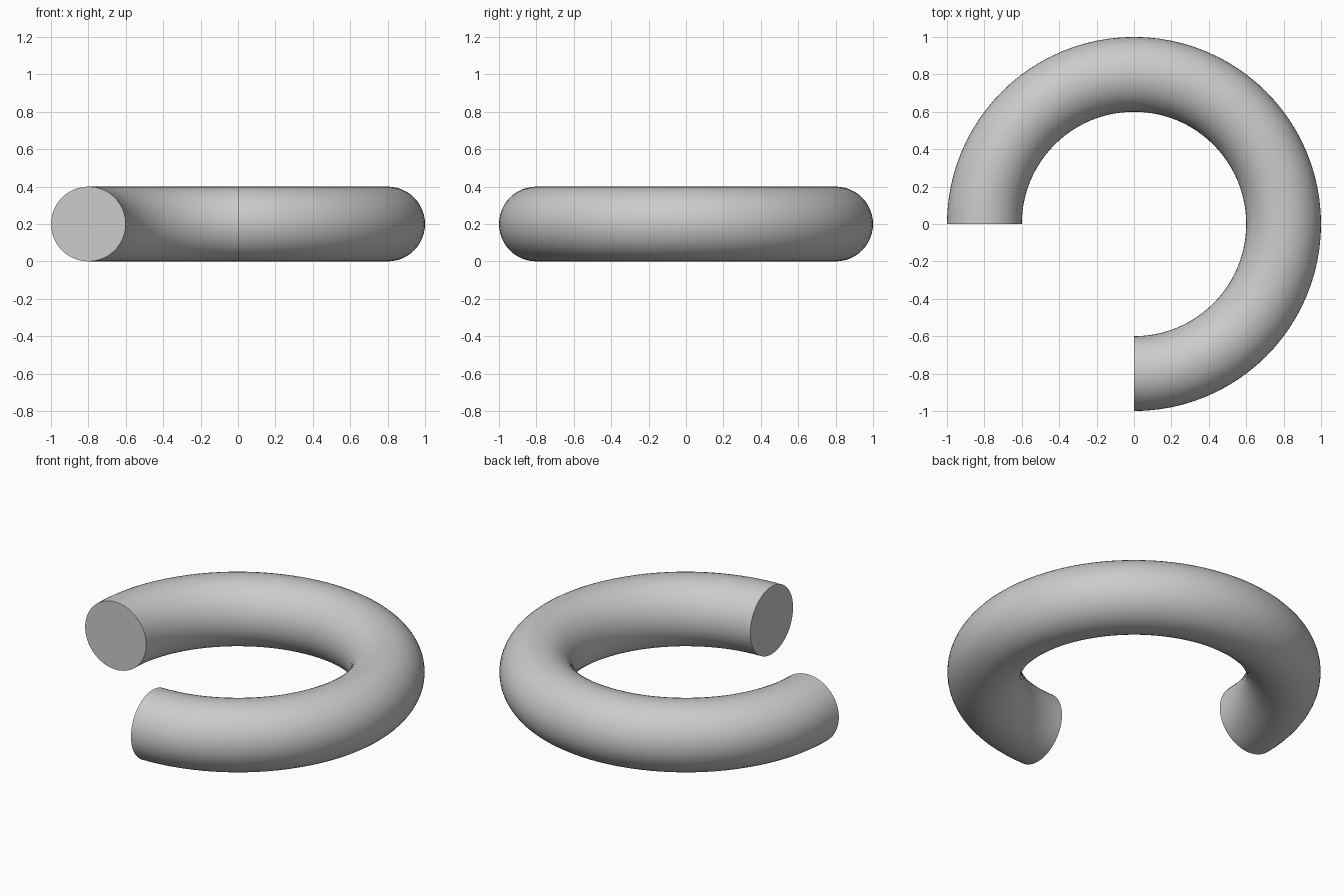
import bpy, bmesh
from math import radians
from mathutils import Matrix, Vector

if "Cube" in bpy.data.objects:
    bpy.data.objects.remove(bpy.data.objects["Cube"])

MAJOR, MINOR = 0.8, 0.2
bm = bmesh.new()

# Starting cap: round cross-section standing at the front end of the ring
bmesh.ops.create_circle(
    bm, cap_ends=True, segments=48, radius=MINOR,
    matrix=Matrix.Translation((0, -MAJOR, MINOR)) @ Matrix.Rotation(radians(90), 4, 'Y'))

# Sweep the cross-section three quarters of a turn, leaving both flat caps
start = bm.faces[:]
bmesh.ops.spin(bm, geom=bmesh.ops.duplicate(bm, geom=start)["geom"],
               cent=Vector((0, 0, 0)), axis=Vector((0, 0, 1)),
               angle=radians(270), steps=72, use_duplicate=False)
bmesh.ops.remove_doubles(bm, verts=bm.verts[:], dist=1e-5)
bmesh.ops.recalc_face_normals(bm, faces=bm.faces[:])

mesh = bpy.data.meshes.new("open_ring")
bm.to_mesh(mesh)
bm.free()
ring = bpy.data.objects.new("open_ring", mesh)
bpy.context.collection.objects.link(ring)

# Smooth tube with crisp cap rims
bpy.context.view_layer.objects.active = ring
ring.select_set(True)
bpy.ops.object.shade_smooth_by_angle(angle=radians(30))
